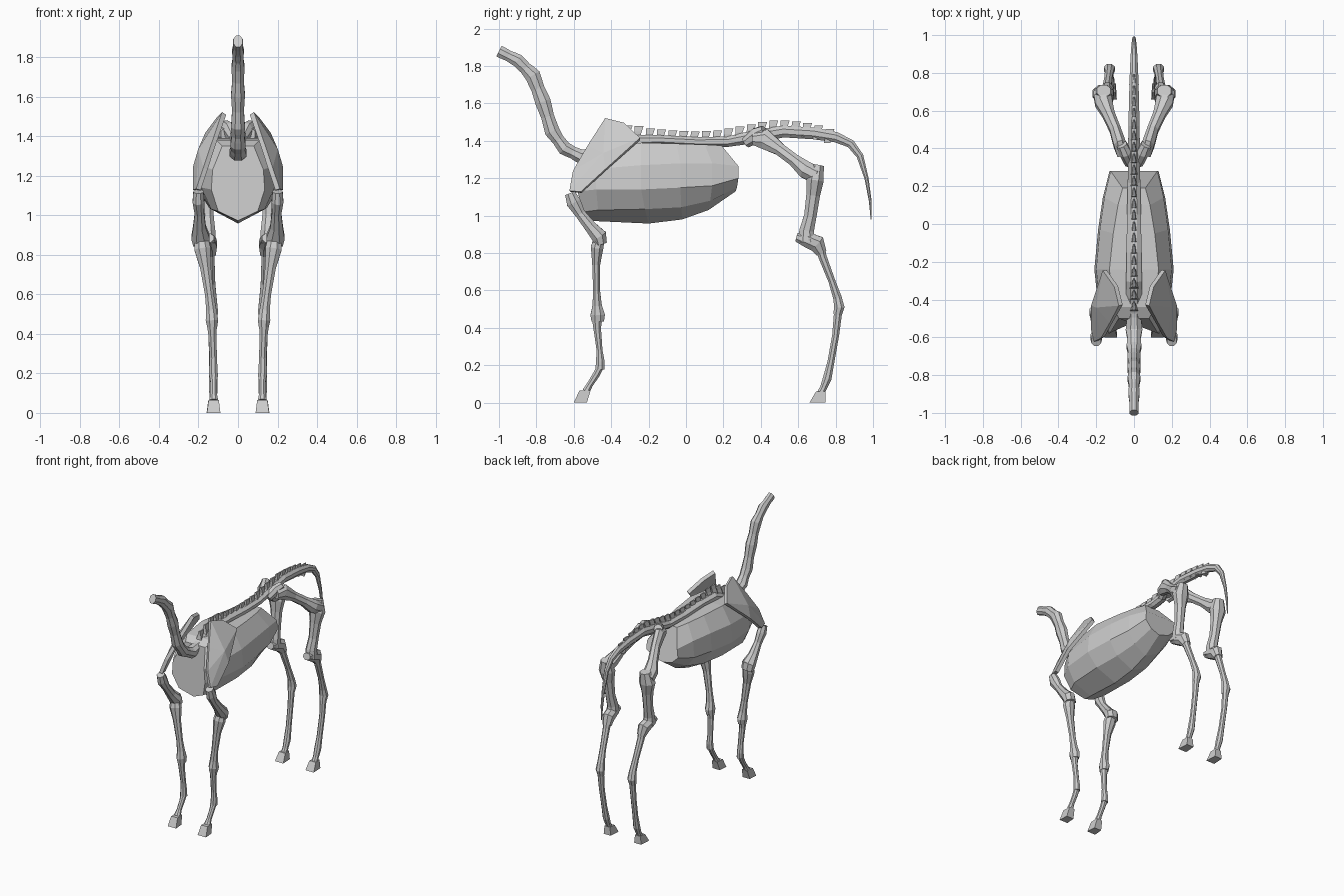
import bpy, bmesh, math
from mathutils import Vector

bone = bpy.data.materials.new("bone grey")
bone.diffuse_color = (0.6, 0.6, 0.6, 1)


def finish(name, bm, mirror=False):
    """Turn a bmesh into a flat shaded object, optionally mirrored across x."""
    bmesh.ops.recalc_face_normals(bm, faces=bm.faces)
    me = bpy.data.meshes.new(name)
    bm.to_mesh(me)
    bm.free()
    me.materials.append(bone)
    ob = bpy.data.objects.new(name, me)
    bpy.context.collection.objects.link(ob)
    if mirror:
        ob.modifiers.new("mirror", 'MIRROR')
    return ob


def skin(bm, rings):
    """Bridge equal rings of points and cap both ends."""
    vs = [[bm.verts.new(p) for p in r] for r in rings]
    n = len(vs[0])
    for a, b in zip(vs, vs[1:]):
        for i in range(n):
            j = (i + 1) % n
            bm.faces.new((a[i], a[j], b[j], b[i]))
    bm.faces.new(vs[0])
    bm.faces.new(vs[-1])


def tube(name, pts, sides=8, mirror=False):
    """Bone along (x, y, z, half width, half depth) stations."""
    bm = bmesh.new()
    ps = [Vector(p[:3]) for p in pts]
    rings = []
    for i, p in enumerate(pts):
        t = (ps[min(i + 1, len(ps) - 1)] - ps[max(i - 1, 0)]).normalized()
        u = (Vector((1, 0, 0)) - t * t.x).normalized()
        v = t.cross(u)
        ang = [2 * math.pi * (k + 0.5) / sides for k in range(sides)]
        rings.append([ps[i] + u * math.cos(a) * p[3] + v * math.sin(a) * p[4] for a in ang])
    skin(bm, rings)
    return finish(name, bm, mirror)


def sample(table, s):
    """Linear interpolation through a table keyed by its first column."""
    for a, b in zip(table, table[1:]):
        if s <= b[0]:
            f = (s - a[0]) / (b[0] - a[0])
            return [p + (q - p) * f for p, q in zip(a, b)]
    return list(table[-1])


# neck: chain of vertebrae with pinched joints
neck = [(0, -1.0, 1.88, .026, .034), (1, -.90, 1.83, .03, .036), (2, -.82, 1.75, .034, .043),
        (3, -.765, 1.61, .036, .043), (4, -.715, 1.45, .036, .041), (5, -.65, 1.36, .04, .038),
        (6, -.56, 1.315, .045, .04), (7, -.42, 1.34, .045, .035)]
pts = []
for k in range(29):
    s, y, z, w, d = sample(neck, k / 4)
    m = (1.06, .98, .9, .98)[k % 4] if k else 1
    pts.append((0, y, z, w * m, d * m))
tube("neck", pts)

# back and tail
tube("spine_and_tail", [(0, y, z, w, d) for y, z, w, d in (
    (-.45, 1.335, .045, .035), (-.3, 1.40, .045, .035), (-.15, 1.405, .043, .028),
    (.05, 1.395, .04, .028), (.22, 1.395, .036, .03), (.38, 1.425, .034, .038),
    (.52, 1.45, .032, .034), (.68, 1.44, .028, .034), (.80, 1.42, .024, .03),
    (.88, 1.385, .02, .025), (.93, 1.32, .016, .02), (.965, 1.2, .012, .012),
    (.985, 1.08, .009, .008), (.99, .98, .003, .003))])

# vertebra crests: small wedges, wider at the tip
crest = [(-.46, 1.42), (-.3, 1.49), (-.2, 1.465), (0, 1.45), (.15, 1.455), (.3, 1.48), (.45, 1.51),
         (.55, 1.507), (.68, 1.49), (.8, 1.45)]
bm = bmesh.new()
for k in range(21):
    y = -.44 + k * .06
    z = sample(crest, y)[1]
    rings = []
    for zz, w, d in ((z - .075, .026, .017), (z - .03, .013, .019), (z, .006, .024)):
        o = (zz - z + .05) * .2
        rings.append([(-w, y - d + o, zz), (w, y - d + o, zz), (w * .5, y + d + o, zz), (-w * .5, y + d + o, zz)])
    skin(bm, rings)
finish("vertebra_crests", bm)

# ribcage: faceted barrel, each station half width scale, top and bottom heights
bm = bmesh.new()
rings = []
# y of top, y of middle, y of bottom, top half width, widest, low half width, z top, upper, middle, low, keel
for yt, ym, yb, a, w, l, zt, zu, zm, zl, zb in (
        (-.50, -.58, -.52, .08, .135, .10, 1.35, 1.23, 1.13, 1.02, .972),
        (-.44, -.48, -.46, .11, .185, .135, 1.38, 1.25, 1.14, 1.03, .97),
        (-.24, -.24, -.20, .13, .21, .145, 1.39, 1.27, 1.14, 1.035, .958),
        (-.05, -.03, -.02, .11, .19, .13, 1.385, 1.28, 1.15, 1.045, .98),
        (.10, .14, .12, .085, .165, .105, 1.38, 1.28, 1.16, 1.08, 1.03),
        (.19, .28, .265, .06, .13, .075, 1.375, 1.265, 1.20, 1.15, 1.13)):
    half = [(a, yt, zt), (w * .95, ym, zu), (w, ym, zm), (l, (ym + yb) / 2, zl)]
    rings.append(half + [(0, yb, zb)] + [(-x, y, z) for x, y, z in reversed(half)])
skin(bm, rings)
finish("ribcage", bm)

# shoulder blades: bent plates with thickness
bm = bmesh.new()
edge = [(.07, -.43, 1.515), (.095, -.33, 1.49), (.155, -.245, 1.41), (.215, -.43, 1.245),
        (.215, -.56, 1.125), (.20, -.62, 1.13), (.165, -.60, 1.235), (.12, -.52, 1.37)]
vs = [bm.verts.new(p) for p in edge]
mid = bm.verts.new((.19, -.44, 1.33))
for i in range(8):
    bm.faces.new((vs[i], vs[(i + 1) % 8], mid))
blade = finish("shoulder_blade", bm)
solid = blade.modifiers.new("thickness", 'SOLIDIFY')
solid.thickness = .025
solid.offset = 0
blade.modifiers.new("mirror", 'MIRROR')

# front legs
tube("front_upper_bone", [(.20, -.62, 1.12, .028, .03), (.20, -.60, 1.07, .032, .042), (.195, -.565, 1.01, .026, .03),
     (.195, -.51, .94, .035, .035), (.19, -.465, .89, .05, .045), (.185, -.455, .85, .045, .035)], mirror=True)
tube("front_forearm", [(.19, -.455, .92, .03, .03), (.18, -.475, .83, .045, .036), (.165, -.48, .74, .03, .023),
     (.145, -.478, .60, .024, .02), (.135, -.475, .52, .028, .027), (.132, -.472, .47, .034, .042),
     (.13, -.472, .435, .028, .036)], mirror=True)
tube("front_shin", [(.132, -.475, .46, .03, .032), (.13, -.475, .40, .022, .022), (.125, -.462, .28, .02, .017),
     (.125, -.458, .22, .023, .025), (.123, -.46, .18, .024, .026)], mirror=True)
tube("front_pastern", [(.123, -.455, .2, .022, .02), (.123, -.48, .15, .018, .02), (.123, -.515, .095, .017, .018),
     (.123, -.535, .06, .025, .022)], mirror=True)

# hind legs
tube("pelvis", [(.02, .32, 1.39, .03, .03), (.045, .38, 1.43, .035, .045), (.065, .42, 1.455, .03, .03)], mirror=True)
tube("thigh_bone", [(.06, .36, 1.41, .03, .035), (.075, .42, 1.41, .036, .058), (.10, .50, 1.355, .032, .036),
     (.135, .58, 1.295, .036, .036), (.16, .64, 1.245, .05, .05), (.17, .70, 1.215, .05, .05)], mirror=True)
tube("hind_shin", [(.16, .705, 1.27, .04, .035), (.165, .69, 1.19, .06, .05), (.16, .68, 1.11, .04, .04),
     (.155, .665, 1.0, .034, .036), (.15, .645, .92, .038, .042), (.15, .645, .86, .042, .052)], mirror=True)
tube("hock", [(.15, .59, .885, .03, .025), (.15, .65, .87, .042, .045), (.145, .70, .85, .042, .05),
     (.14, .725, .80, .03, .03)], mirror=True)
tube("hind_cannon", [(.145, .705, .87, .032, .03), (.142, .73, .78, .025, .024), (.135, .78, .65, .022, .02),
     (.13, .81, .56, .026, .025), (.13, .82, .51, .032, .03), (.13, .81, .47, .025, .025)], mirror=True)
tube("hind_lower_bone", [(.13, .815, .5, .024, .024), (.13, .80, .36, .02, .02), (.127, .775, .22, .02, .02),
     (.125, .755, .13, .024, .025), (.125, .735, .08, .02, .02), (.125, .72, .05, .022, .022)], mirror=True)

# hooves: slanted blocks
for name, x, y0, y1, t0, t1, h in (("front_hoof", .123, -.60, -.53, -.57, -.51, .065),
                                   ("hind_hoof", .125, .66, .745, .695, .745, .06)):
    bm = bmesh.new()
    skin(bm, [[(x - w, a, z), (x + w, a, z), (x + w * .85, b, z), (x - w * .85, b, z)]
              for z, w, a, b in ((0, .034, y0, y1), (h, .026, t0, t1))])
    finish(name, bm, True)
